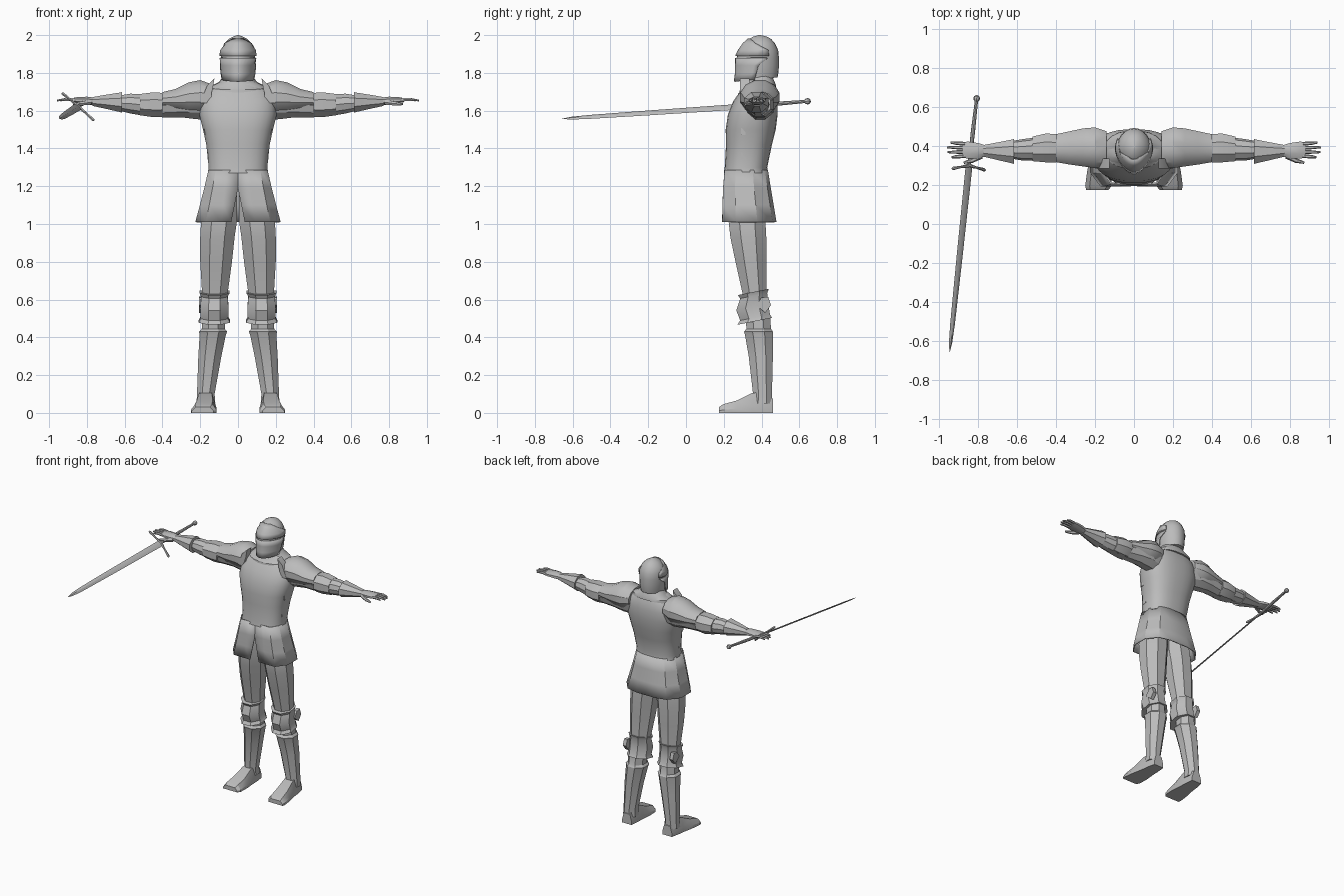
import bpy, bmesh
from math import sin, cos, pi, radians
from mathutils import Vector

cube = bpy.data.objects.get("Cube")
if cube:
    bpy.data.objects.remove(cube, do_unlink=True)

steel = bpy.data.materials.new("grey steel")
steel.use_nodes = True
grey = (0.5, 0.5, 0.5, 1)
steel.diffuse_color = grey
steel.node_tree.nodes["Principled BSDF"].inputs["Base Color"].default_value = grey
parts = []


def loft(name, rings, closed=True, caps=True, side=1, thick=0):
    """Skin a row of equal point rings."""
    bm = bmesh.new()
    rows = [[bm.verts.new((p[0] * side, p[1], p[2])) for p in r] for r in rings]
    n = len(rows[0])
    for a, b in zip(rows, rows[1:]):
        for i in range(n if closed else n - 1):
            j = (i + 1) % n
            bm.faces.new((a[i], a[j], b[j], b[i]))
    if closed and caps:
        bm.faces.new(rows[0])
        bm.faces.new(rows[-1])
    bmesh.ops.recalc_face_normals(bm, faces=bm.faces)
    me = bpy.data.meshes.new(name)
    bm.to_mesh(me)
    bm.free()
    me.materials.append(steel)
    ob = bpy.data.objects.new(name, me)
    bpy.context.collection.objects.link(ob)
    if thick:
        mod = ob.modifiers.new("thickness", 'SOLIDIFY')
        mod.thickness = thick
        mod.offset = 0
    parts.append(ob)
    return ob


def section(u0, u1, v0, v1, n, power=2.0):
    """Rounded polygon that fills the given extents."""
    def f(c):
        return abs(c) ** (2 / power) * (1 if c > 0 else -1)
    angs = [2 * pi * (i + 0.5) / n for i in range(n)]
    pts = [(f(sin(a)), f(-cos(a))) for a in angs]
    mx = max(p[0] for p in pts)
    my = max(p[1] for p in pts)
    return [((u0 + u1) / 2 + p[0] / mx * (u1 - u0) / 2,
             (v0 + v1) / 2 + p[1] / my * (v1 - v0) / 2) for p in pts]


def upright(name, stations, n=8, power=2.0, tilt=0, side=1):
    """Stations are z, x0, x1, y0, y1."""
    rings = [[(x, y, z + tilt * (y - (y0 + y1) / 2))
              for x, y in section(x0, x1, y0, y1, n, power)]
             for z, x0, x1, y0, y1 in stations]
    return loft(name, rings, side=side)


def sideways(name, stations, n=8, side=1):
    """Stations are x, y0, y1, z0, z1."""
    rings = [[(x, y, z) for y, z in section(y0, y1, z0, z1, n)]
             for x, y0, y1, z0, z1 in stations]
    return loft(name, rings, side=side)


def rod(name, path, radii, n=6, side=1):
    path = [Vector(p) for p in path]
    q = (path[-1] - path[0]).to_track_quat('Z', 'Y')
    rings = [[p + q @ Vector((r * cos(2 * pi * i / n), r * sin(2 * pi * i / n), 0))
              for i in range(n)] for p, r in zip(path, radii)]
    return loft(name, rings, side=side)


def box(name, x0, x1, y0, y1, z0, z1, side=1):
    loft(name, [[(x0, y0, z), (x1, y0, z), (x1, y1, z), (x0, y1, z)] for z in (z0, z1)], side=side)


# Breastplate and gorget
body = [(1.27, .16, .2, .435), (1.3, .155, .205, .43), (1.42, .168, .212, .455),
        (1.5, .185, .21, .475), (1.58, .205, .222, .485), (1.65, .2, .25, .485),
        (1.7, .175, .285, .475), (1.735, .13, .31, .46), (1.76, .08, .325, .45)]
upright("cuirass", [(z, -w, w, a, b) for z, w, a, b in body], 28, 2.5)
upright("gorget", [(z, -w, w, a, b) for z, w, a, b in
                   [(1.705, .152, .282, .478), (1.725, .15, .285, .475),
                    (1.75, .1, .31, .465), (1.79, .072, .32, .45)]], 20, 2.3, 0.15)

# Flared skirt with a front notch
outline = [(.4, -1), (.76, -1), (1, -.5), (1, .3), (.72, .86), (.35, 1), (0, 1)]
rows = []
for z, w, y0, y1, gap in [(1.285, .153, .208, .43, 0), (1.19, .175, .2, .445, 0),
                          (1.1, .198, .197, .46, .018), (1.01, .222, .195, .475, .036)]:
    c, h = (y0 + y1) / 2, (y1 - y0) / 2
    half = [(gap, c - h, z)] + [(u * w, c + v * h, z) for u, v in outline]
    rows.append(half + [(-x, y, zz) for x, y, zz in half[-2::-1]])
loft("skirt", rows, closed=False, thick=.008)

# Helmet: rounded dome with a keeled front
helm_rows = [(1.765, .08, .262, .485), (1.8, .085, .267, .49), (1.84, .088, .268, .492),
             (1.88, .09, .268, .492), (1.92, .087, .283, .488), (1.955, .072, .308, .472),
             (1.98, .048, .335, .45), (1.993, .024, .358, .425), (2.0, .004, .385, .395)]


def helm_point(row, a, grow=0.0):
    z, w, y0, y1 = row
    front = max(cos(a), 0)
    c = (y0 + y1) / 2
    y = c - cos(a) * ((y1 - y0) / 2 + grow)
    x = (w + grow) * sin(a) * (1 - .18 * front)
    drop = .1 * (y - c) * max(0, (1.84 - z) / .075)
    return (x, y, z + drop)


loft("helmet", [[helm_point(r, 2 * pi * i / 24) for i in range(24)] for r in helm_rows])


def visor(name, first, last, reach):
    rings = [[helm_point(r, radians(a) * (i / 8 - 1), .005) for i in range(17)]
             for r, a in zip(helm_rows[first:last], reach)]
    loft(name, rings, closed=False, thick=.007)


visor("visor_lower", 0, 4, (85, 87, 92, 118))
helm_rows[3] = (1.89, .09, .268, .491)
visor("visor_upper", 3, 7, (120, 118, 75, 35))

for s, tag in ((1, "left_"), (-1, "right_")):
    # Leg
    upright(tag + "thigh", [(1.15, .005, .16, .24, .41), (1.02, .005, .195, .225, .42),
                            (.93, .018, .2, .235, .425), (.8, .032, .2, .262, .425),
                            (.63, .055, .19, .3, .425), (.5, .065, .185, .315, .44)], side=s)
    upright(tag + "knee_guard", [(.64, .045, .203, .275, .438), (.62, .055, .195, .287, .43),
                                 (.56, .05, .2, .266, .435), (.505, .052, .198, .287, .445),
                                 (.485, .042, .208, .272, .455)], tilt=.2, side=s)
    loft(tag + "knee_wing", [[(x, y, z) for y, z in
                              [(.37, .57), (.42, .53), (.45, .57), (.435, .615), (.4, .61)]]
                             for x in (.18, .206)], side=s)
    upright(tag + "greave", [(.52, .07, .188, .315, .445), (.445, .07, .192, .32, .45),
                             (.43, .057, .207, .307, .46), (.415, .064, .203, .312, .46),
                             (.3, .088, .21, .332, .46), (.1, .124, .217, .355, .455),
                             (.05, .12, .22, .35, .458)], side=s)
    # Foot: wide sole, narrower top
    foot = []
    for y, x0, x1, h in [(.46, .128, .205, .075), (.4, .122, .218, .11), (.35, .12, .224, .105),
                         (.27, .113, .24, .066), (.195, .115, .25, .045), (.175, .13, .245, .03)]:
        t = (x1 - x0) * .17
        foot.append([(x0, y, 0), (x1, y, 0), (x1, y, h * .35), (x1 - t, y, h),
                     (x0 + t, y, h), (x0, y, h * .35)])
    loft(tag + "foot", foot, side=s)

    # Arm
    sideways(tag + "arm", [(.13, .31, .46, 1.55, 1.72), (.22, .31, .48, 1.555, 1.74),
                           (.3, .32, .47, 1.565, 1.71), (.4, .325, .453, 1.565, 1.688),
                           (.48, .325, .447, 1.57, 1.685), (.57, .325, .435, 1.585, 1.69),
                           (.63, .335, .425, 1.6, 1.68)], 10, s)
    sideways(tag + "pauldron", [(.14, .29, .475, 1.61, 1.74), (.2, .287, .495, 1.58, 1.762),
                                (.26, .295, .49, 1.585, 1.75), (.33, .305, .475, 1.6, 1.715),
                                (.4, .317, .46, 1.61, 1.698)], 12, s)
    loft(tag + "pauldron_flange", [[(x, y, z) for x, z in
                                    [(.125, 1.77), (.165, 1.73), (.2, 1.64), (.16, 1.64), (.135, 1.71)]]
                                   for y in (.285, .335)], side=s)
    sideways(tag + "elbow_guard", [(.4, .316, .46, 1.568, 1.694), (.45, .316, .464, 1.566, 1.697),
                                   (.52, .322, .448, 1.576, 1.688)], 8, s)
    sideways(tag + "gauntlet", [(.615, .308, .436, 1.59, 1.698), (.63, .312, .432, 1.594, 1.695),
                                (.7, .328, .418, 1.61, 1.684), (.77, .345, .405, 1.625, 1.672)], 8, s)
    sideways(tag + "palm", [(.75, .35, .4, 1.63, 1.668), (.8, .336, .415, 1.632, 1.674),
                            (.85, .335, .422, 1.64, 1.672), (.88, .34, .42, 1.645, 1.666)], 8, s)
    for i, (y, tip) in enumerate([(.348, .935), (.37, .955), (.391, .957), (.411, .94)]):
        y2 = y + (i - 1.5) * .004
        rod(tag + "finger", [(.865, y, 1.657), (.91, (y + y2) / 2, 1.66), (tip, y2, 1.654)],
            (.01, .009, .005), side=s)
    rod(tag + "thumb", [(.78, .35, 1.645), (.83, .325, 1.638), (.872, .314, 1.634)],
        (.015, .012, .006), side=s)

    # Side buckles
    for z, x in ((1.36, .158), (1.49, .178)):
        box(tag + "buckle", x - .025, x + .003, .29, .315, z - .018, z + .018, s)

# Sword held across the right hand
guard, tip = Vector((-.845, .3, 1.622)), Vector((-.945, -.657, 1.557))
pommel = Vector((-.806, .645, 1.65))
axis = (tip - guard).normalized()
wide = Vector((-.76, 0, .65))
wide = (wide - axis * wide.dot(axis)).normalized()
thin = axis.cross(wide)
blade = []
for t, w in [(0, .023), (.5, .02), (.85, .016), (.95, .011), (1, .001)]:
    p = guard.lerp(tip, t)
    k = .005 * min(1, w / .015)
    blade.append([p + wide * w, p + thin * k, p - wide * w, p - thin * k])
loft("sword_blade", blade)
rod("sword_grip", [guard, guard.lerp(pommel, .5), pommel], (.009, .011, .008), 8)
rod("sword_pommel", [pommel - axis * d for d in (-.018, -.009, 0, .009, .015)],
    (.008, .015, .017, .014, .006), 8)
rod("sword_guard", [guard + wide * w + axis * abs(w) * .18
                    for w in (-.112, -.105, -.05, 0, .05, .105, .112)],
    (.005, .009, .006, .011, .006, .009, .005), 6)

# Smooth curved plates, keep hard edges
bpy.ops.object.select_all(action='DESELECT')
for ob in parts:
    ob.select_set(True)
bpy.context.view_layer.objects.active = parts[0]
bpy.ops.object.shade_smooth_by_angle(angle=radians(30))
